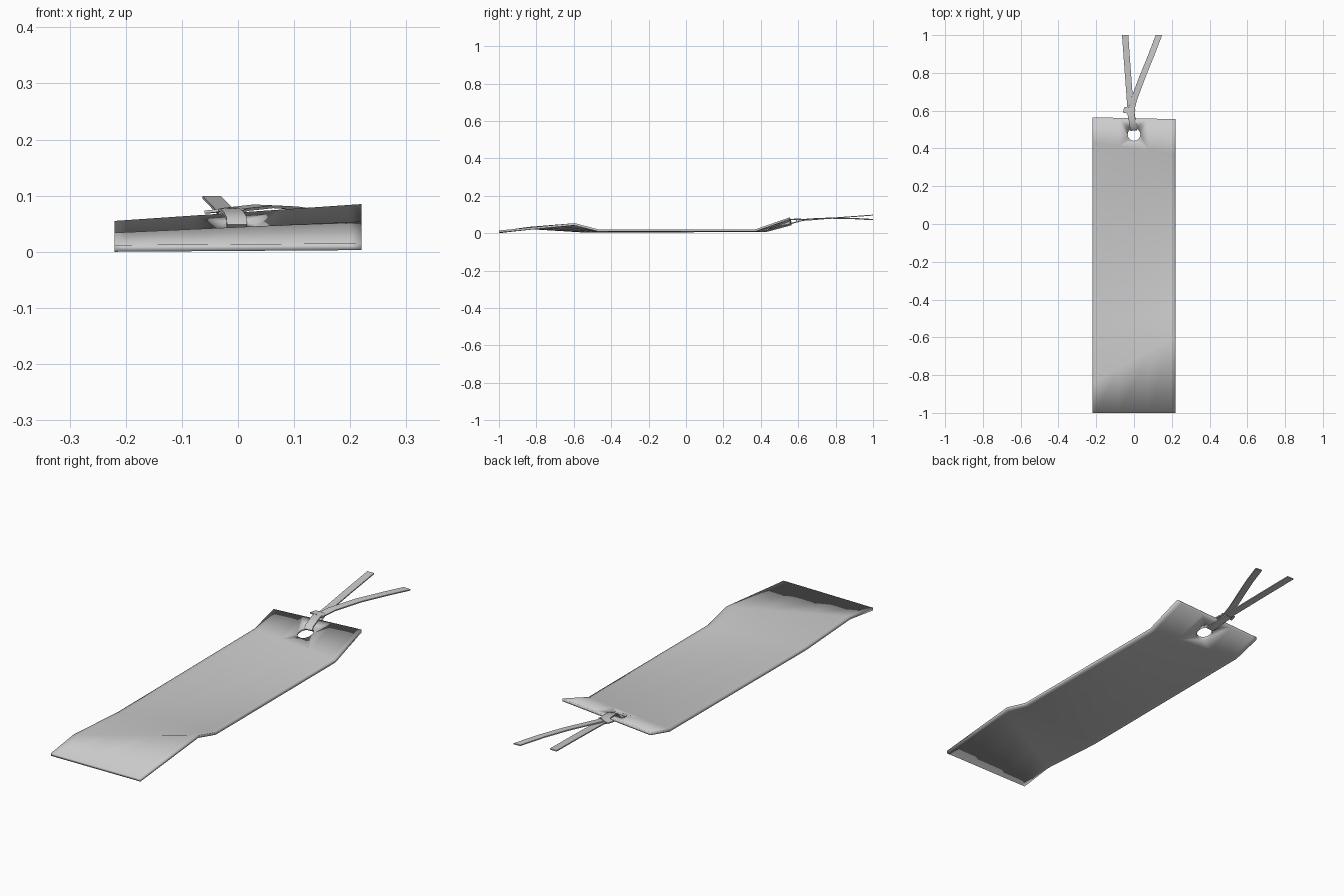
import bpy
import bmesh
from mathutils import Vector

if "Cube" in bpy.data.objects:
    bpy.data.objects.remove(bpy.data.objects["Cube"])


def add_object(name, bm):
    bmesh.ops.recalc_face_normals(bm, faces=bm.faces)
    mesh = bpy.data.meshes.new(name)
    bm.to_mesh(mesh)
    bm.free()
    obj = bpy.data.objects.new(name, mesh)
    bpy.context.collection.objects.link(obj)
    return obj


# Bent card: closed slab following left and right edge profiles (y, bottom z)
THICK = 0.012
LEFT = [(-1, .0), (-.84, .022), (-.53, .003), (.43, .007), (.565, .043)]
RIGHT = [(-1, .003), (-.595, .042), (-.47, .009), (.37, .009), (.555, .073)]
XS = [-.22, -.2, -.08, .08, .2, .22]

bm = bmesh.new()
top, bottom = [], []
for left, right in zip(LEFT, RIGHT):
    row_t, row_b = [], []
    for x in XS:
        u = (x + .22) / .44
        y = left[0] + (right[0] - left[0]) * u
        z = left[1] + (right[1] - left[1]) * u
        row_b.append(bm.verts.new((x, y, z)))
        row_t.append(bm.verts.new((x, y, z + THICK)))
    top.append(row_t)
    bottom.append(row_b)
for i in range(len(LEFT) - 1):
    for j in range(len(XS) - 1):
        for g in (top, bottom):
            bm.faces.new((g[i][j], g[i][j + 1], g[i + 1][j + 1], g[i + 1][j]))
    for j in (0, -1):
        bm.faces.new((top[i][j], top[i + 1][j], bottom[i + 1][j], bottom[i][j]))
for i in (0, -1):
    for j in range(len(XS) - 1):
        bm.faces.new((top[i][j], top[i][j + 1], bottom[i][j + 1], bottom[i][j]))
card = add_object("card", bm)

# Punched hole
bpy.ops.mesh.primitive_cylinder_add(vertices=12, radius=.034, depth=.4,
                                    location=(0, .474, .05))
cutter = bpy.context.object
cutter.name = "hole_cutter"
mod = card.modifiers.new("hole", "BOOLEAN")
mod.operation = 'DIFFERENCE'
mod.solver = 'EXACT'
mod.object = cutter
bpy.context.view_layer.objects.active = card
bpy.ops.object.modifier_apply(modifier=mod.name)
bpy.data.objects.remove(cutter)
card.data.polygons.foreach_set("use_smooth", [True] * len(card.data.polygons))


# Ribbon strips: flat band swept along a path, given a width direction
def ribbon(name, path, width, side, thick=.005):
    bm = bmesh.new()
    side = Vector(side).normalized() * width / 2
    rings = []
    for i, p in enumerate(path):
        a, b = Vector(path[max(i - 1, 0)]), Vector(path[min(i + 1, len(path) - 1)])
        n = side.cross(b - a).normalized() * thick / 2
        p = Vector(p)
        rings.append([bm.verts.new(p + side * s + n * t)
                      for s, t in ((-1, -1), (1, -1), (1, 1), (-1, 1))])
    for r, q in zip(rings, rings[1:]):
        for k in range(4):
            bm.faces.new((r[k], r[(k + 1) % 4], q[(k + 1) % 4], q[k]))
    bm.faces.new(rings[0])
    bm.faces.new(rings[-1])
    obj = add_object(name, bm)
    bpy.ops.object.select_all(action='DESELECT')
    obj.select_set(True)
    bpy.context.view_layer.objects.active = obj
    bpy.ops.object.shade_smooth_by_angle(angle=.7)
    return obj


ribbon("ribbon_loop", [(-.02, .615, .065), (-.013, .575, .056), (-.006, .535, .043),
                       (-.002, .508, .041), (-.002, .497, .049), (-.003, .506, .060),
                       (-.008, .54, .069), (-.015, .575, .075), (-.02, .615, .071)],
       .036, (1, .1, 0))
ribbon("ribbon_knot", [(-.055, .605, .071), (-.035, .602, .073), (-.015, .595, .077),
                       (.003, .59, .072)], .032, (.3, 1, 0))
ribbon("left_tail", [(-.018, .59, .066), (-.022, .66, .071), (-.034, .82, .084),
                     (-.047, 1, .097)], .033, (1, 0, 0))
ribbon("right_tail", [(-.018, .59, .068), (.0, .66, .076), (.045, .78, .081),
                      (.09, .89, .079), (.132, 1, .073)], .034, (1, 0, -.05))
